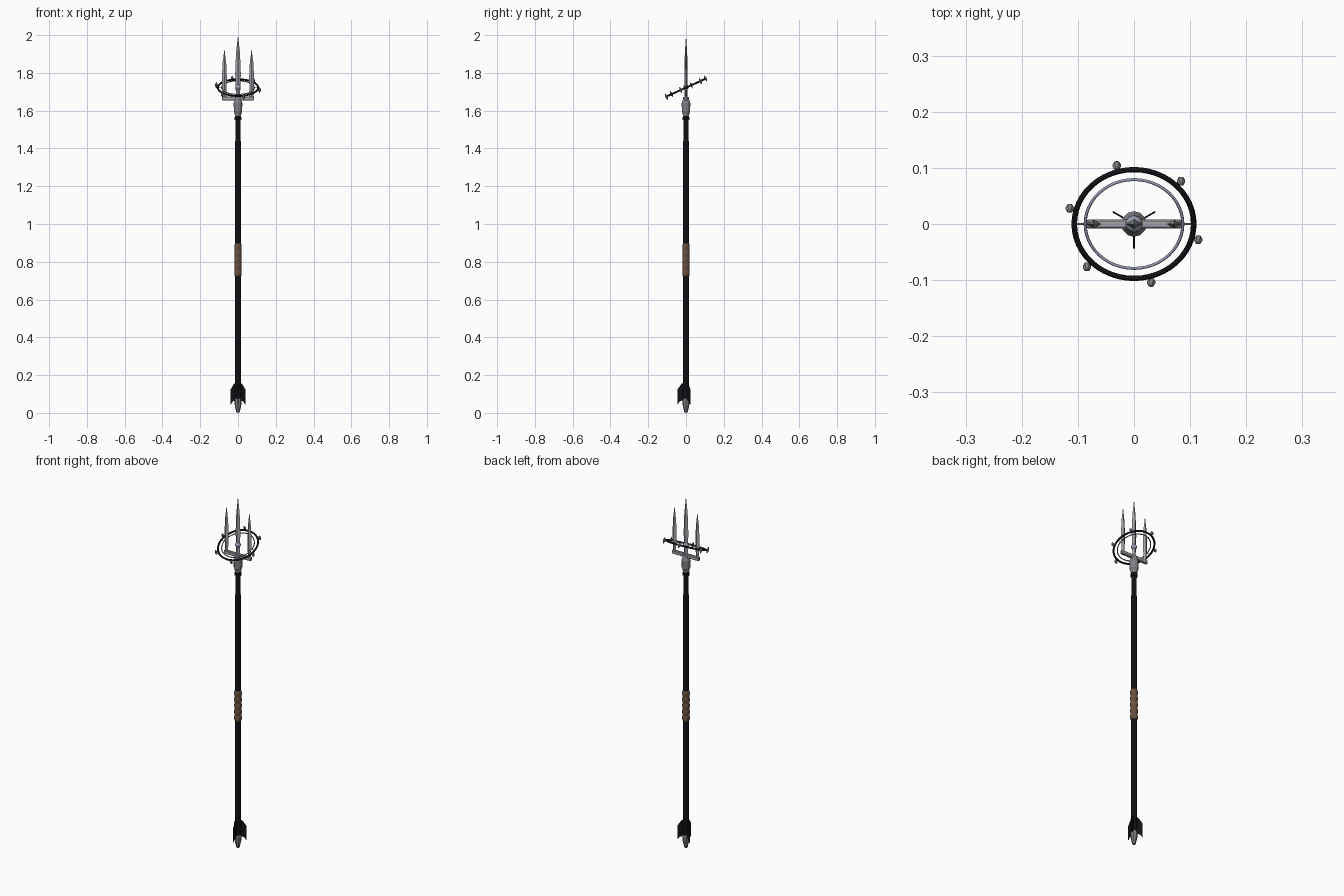
import bpy, bmesh, math
from mathutils import Matrix, Vector

if "Cube" in bpy.data.objects:
    bpy.data.objects.remove(bpy.data.objects["Cube"])

def material(name, c):
    m = bpy.data.materials.new(name)
    m.diffuse_color = (*c, 1)
    m.use_nodes = True
    m.node_tree.nodes["Principled BSDF"].inputs["Base Color"].default_value = m.diffuse_color
    return m

BLACK = material("black_metal", (0.006, 0.006, 0.008))
LEATHER = material("brown_leather", (0.14, 0.08, 0.045))
STEEL = material("steel", (0.36, 0.37, 0.40))
DARK = material("dark_steel", (0.22, 0.22, 0.24))
BLUE = material("blue_steel", (0.32, 0.34, 0.46))

def finish(name, bm, mat, matrix=Matrix(), smooth=False):
    bmesh.ops.remove_doubles(bm, verts=bm.verts, dist=1e-5)
    bmesh.ops.recalc_face_normals(bm, faces=bm.faces)
    me = bpy.data.meshes.new(name)
    bm.to_mesh(me)
    bm.free()
    me.transform(matrix)
    me.materials.append(mat)
    ob = bpy.data.objects.new(name, me)
    bpy.context.collection.objects.link(ob)
    if smooth:
        bpy.ops.object.select_all(action='DESELECT')
        ob.select_set(True)
        bpy.context.view_layer.objects.active = ob
        bpy.ops.object.shade_smooth_by_angle(angle=math.radians(50))
    return ob

def sweep(name, profile, mat, sides=12, matrix=Matrix(), closed=False, smooth=False):
    """Revolve (radius, z) points around z."""
    bm = bmesh.new()
    rings = [[bm.verts.new((r * math.cos(math.tau * i / sides),
                            r * math.sin(math.tau * i / sides), z))
              for i in range(sides)] for r, z in profile]
    pairs = list(zip(rings, rings[1:]))
    if closed:
        pairs.append((rings[-1], rings[0]))
    for a, b in pairs:
        for i in range(sides):
            j = (i + 1) % sides
            bm.faces.new((a[i], a[j], b[j], b[i]))
    bmesh.ops.dissolve_degenerate(bm, edges=bm.edges, dist=1e-6)
    return finish(name, bm, mat, matrix, smooth)

def torus(name, R, r, mat, matrix):
    pts = [(R + r * math.cos(math.tau * k / 8), r * math.sin(math.tau * k / 8))
           for k in range(8)]
    sweep(name, pts, mat, 48, matrix, closed=True, smooth=True)

# Shaft with thinner neck
sweep("shaft", [(0, 0.06), (0.0155, 0.06), (0.0155, 1.43), (0.0138, 1.445),
                (0.0138, 1.58), (0, 1.58)], BLACK)
sweep("neck_collar", [(0.013, 1.55), (0.0185, 1.553), (0.0185, 1.567), (0.013, 1.57)], BLACK)

# Leather grip with rounded wraps
grip = [(0.015, 0.722)]
for k in range(5):
    z = 0.722 + 0.035 * k
    grip += [(0.0175, z + 0.003), (0.0198, z + 0.011), (0.0198, z + 0.024), (0.0175, z + 0.032)]
grip.append((0.015, 0.897))
sweep("grip", grip, LEATHER, smooth=True)

# Butt spike
sweep("butt_cap", [(0, 0), (0.009, 0.003), (0.017, 0.04), (0.019, 0.065), (0.015, 0.08), (0, 0.08)], DARK, 8)

# Three tail fins
fin_shape = [(0.010, 0.162), (0.024, 0.154), (0.044, 0.125), (0.044, 0.045), (0.032, 0.062), (0.010, 0.068)]
for k in range(3):
    bm = bmesh.new()
    face = bm.faces.new([bm.verts.new((r, -0.0015, z)) for r, z in fin_shape])
    ext = bmesh.ops.extrude_face_region(bm, geom=[face])
    bmesh.ops.translate(bm, vec=(0, 0.003, 0),
                        verts=[v for v in ext["geom"] if isinstance(v, bmesh.types.BMVert)])
    # close the open side of the extrusion
    bmesh.ops.holes_fill(bm, edges=[e for e in bm.edges if e.is_boundary], sides=0)
    finish(f"tail_fin_{k + 1}", bm, BLACK, Matrix.Rotation(math.radians(30 + 120 * k), 4, 'Z'))

# Head socket and crossbar
sweep("head_socket", [(0, 1.572), (0.016, 1.572), (0.018, 1.585), (0.022, 1.595), (0.0228, 1.64),
                      (0.018, 1.652), (0.014, 1.672), (0, 1.672)], DARK, 12)
bm = bmesh.new()
bmesh.ops.create_cube(bm, size=1, matrix=Matrix.Translation((0, 0, 1.665)) @ Matrix.Diagonal((0.170, 0.016, 0.021, 1)))
bmesh.ops.bevel(bm, geom=list(bm.edges), offset=0.003, segments=1, affect='EDGES')
finish("crossbar", bm, STEEL)

# Diamond-section prongs
for name, x, top, w in (("left", -0.072, 1.927, 0.0135), ("centre", 0, 2.0, 0.0150), ("right", 0.072, 1.927, 0.0135)):
    h = top - 1.665
    prof = [(0, 1.665), (w * 0.75, 1.665), (w * 0.75, 1.69), (w, 1.665 + h * 0.38),
            (w * 0.7, 1.665 + h * 0.72), (0, top)]
    sweep(f"{name}_prong", prof, STEEL, 4, Matrix.Translation((x, 0, 0)) @ Matrix.Diagonal((1, 0.6, 1, 1)))

# Core orb
bm = bmesh.new()
bmesh.ops.create_icosphere(bm, subdivisions=2, radius=0.0155, matrix=Matrix.Translation((0, 0, 1.725)))
finish("core_orb", bm, BLUE, smooth=True)

# Tilted double ring
tilt = Matrix.Translation((0, 0, 1.722)) @ Matrix.Rotation(math.radians(24.5), 4, 'X')
torus("outer_ring", 0.1065, 0.005, BLACK, tilt)
torus("inner_ring", 0.087, 0.0028, BLUE, tilt)

# Pins linking prongs and rings
for s, side in ((-1, "left"), (1, "right")):
    sweep(f"{side}_pin", [(0, 0.072), (0.0015, 0.072), (0.0015, 0.105), (0, 0.105)], STEEL, 6,
          tilt @ Matrix.Rotation(s * math.pi / 2, 4, 'Y'))

# Pointed studs around the outer ring
for k in range(6):
    a = math.radians(45 + 60 * k)
    sweep(f"ring_stud_{k + 1}", [(0, -0.019), (0.0075, -0.004), (0.0075, 0.004), (0, 0.019)], DARK, 6,
          tilt @ Matrix.Translation(Vector((math.cos(a), math.sin(a), 0)) * 0.1185))
